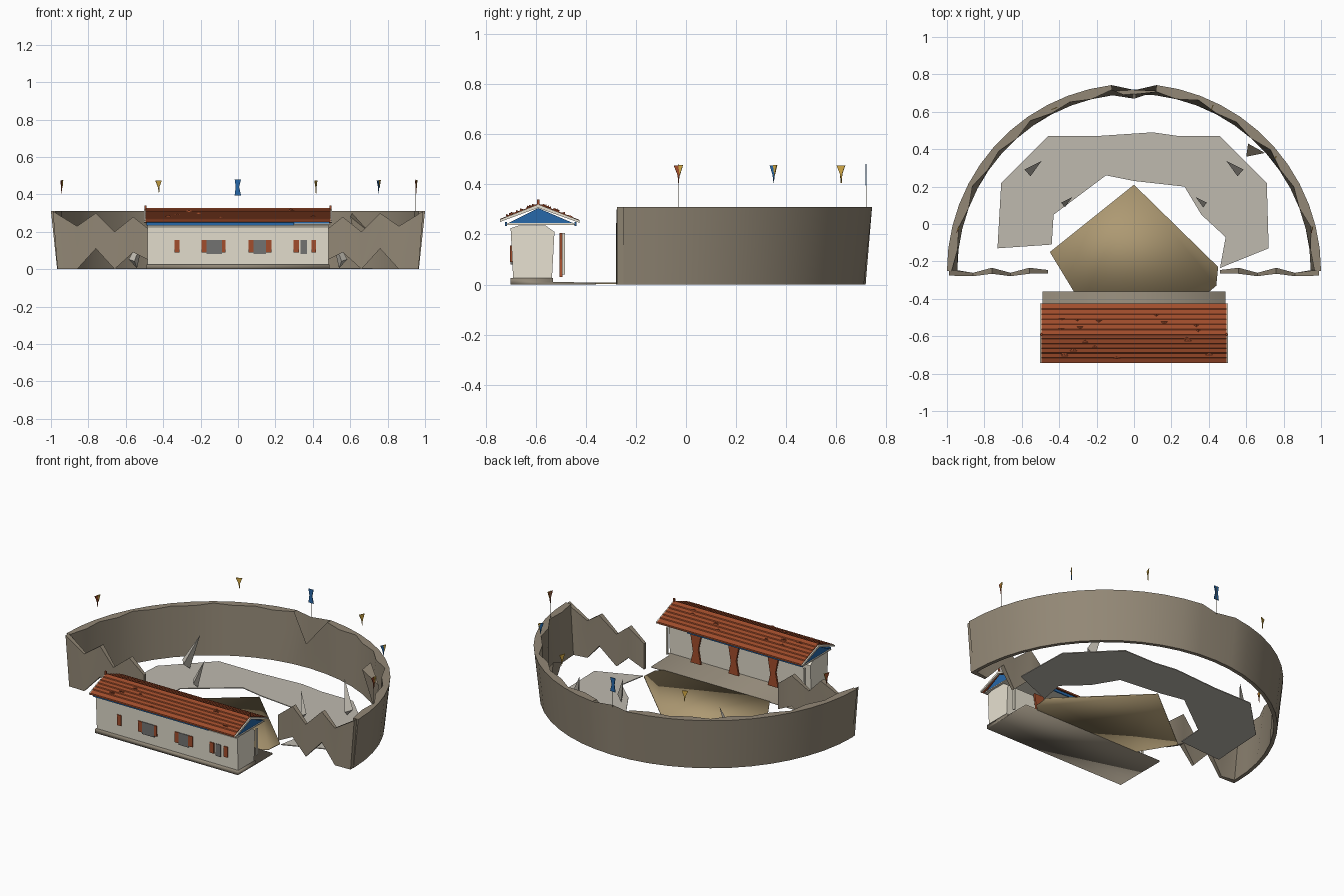
import bpy, bmesh, math, random
from mathutils import Vector

random.seed(4)
cube = bpy.data.objects.get("Cube")
if cube:
    bpy.data.objects.remove(cube, do_unlink=True)


def material(name, r, g, b):
    m = bpy.data.materials.new(name)
    m.use_nodes = True
    m.diffuse_color = (r, g, b, 1)
    bsdf = m.node_tree.nodes["Principled BSDF"]
    bsdf.inputs["Base Color"].default_value = (r, g, b, 1)
    bsdf.inputs["Roughness"].default_value = 0.9
    return m


stone = material("stone", .29, .245, .18)
paving = material("grey paving", .52, .49, .43)
sand = material("sand", .42, .32, .17)
tile = material("roof tile", .36, .075, .025)
plaster = material("cream plaster", .88, .83, .7)
blue = material("blue", .02, .14, .4)
base_grey = material("foundation", .29, .25, .19)
glass = material("window grey", .17, .17, .165)
gold = material("gold", .65, .4, .06)


def make(name, verts, faces, mat, smooth=None):
    mesh = bpy.data.meshes.new(name)
    mesh.from_pydata([tuple(v) for v in verts], [], faces)
    mesh.materials.append(mat)
    bm = bmesh.new()
    bm.from_mesh(mesh)
    bmesh.ops.recalc_face_normals(bm, faces=bm.faces)
    bm.to_mesh(mesh)
    bm.free()
    ob = bpy.data.objects.new(name, mesh)
    bpy.context.collection.objects.link(ob)
    if smooth:
        bpy.ops.object.select_all(action='DESELECT')
        ob.select_set(True)
        bpy.context.view_layer.objects.active = ob
        bpy.ops.object.shade_smooth_by_angle(angle=math.radians(smooth))
    return ob


def prism(name, outline, offset, mat, smooth=None):
    """Sweep a closed 3D outline along an offset."""
    n, off = len(outline), Vector(offset)
    pts = [Vector(p) for p in outline]
    faces = [tuple(range(n)), tuple(range(n, 2 * n))]
    faces += [(i, (i + 1) % n, (i + 1) % n + n, i + n) for i in range(n)]
    return make(name, pts + [p + off for p in pts], faces, mat, smooth)


def box(name, x0, x1, y0, y1, z0, z1, mat):
    ring = [(x0, y0, z0), (x1, y0, z0), (x1, y1, z0), (x0, y1, z0)]
    return prism(name, ring, (0, 0, z1 - z0), mat)


def profile_x(name, yz, x0, x1, mat, smooth=None):
    return prism(name, [(x0, y, z) for y, z in yz], (x1 - x0, 0, 0), mat, smooth)


def plate(name, xy, z0, z1, mat, smooth=None):
    return prism(name, [(x, y, z0) for x, y in xy], (0, 0, z1 - z0), mat, smooth)


def shard(name, pts, mat):
    return make(name, pts, [(0, 1, 2), (0, 1, 3), (1, 2, 3), (2, 0, 3)], mat)


def skin(name, sections, mat, open_at=None):
    """Join four-point sections into a wall; one stretch of the cap may stay open."""
    verts = [p for s in sections for p in s]
    faces = [(3, 2, 1, 0)]
    for i in range(len(sections) - 1):
        for k in range(4):
            if k == 1 and open_at is not None and i in (open_at - 1, open_at):
                continue
            a, b = 4 * i + k, 4 * i + (k + 1) % 4
            faces.append((a, b, b + 4, a + 4))
    last = 4 * len(sections) - 4
    faces.append((last, last + 1, last + 2, last + 3))
    return make(name, verts, faces, mat, smooth=50)


# Curved rear wall, leaning outward, with a notch in the inner face at the back
CY, N, TOP = -.25, 26, .31
sections = []
for i in range(N + 1):
    a = math.pi * i / N
    mid = i == N // 2
    r_top = .965 if mid else 1.0
    r_in = .92 if mid else (.965, .95, .975, .945)[i % 4]

    def at(r, z):
        return (r * math.cos(a), CY + r * math.sin(a), z)
    sections.append([at(.967, 0), at(r_top, TOP), at(r_in, .16 if mid else TOP), at(.945, 0)])
skin("curved_wall", sections, stone, open_at=N // 2)

# Ragged front wings of the wall
wing = [(.46, .04, .2, -.255), (.56, .09, .28, -.25), (.66, .0, .2, -.27),
        (.76, .11, .3, -.25), (.86, .0, .23, -.27), (.99, 0, TOP, -.26)]
for side, label in ((1, "left"), (-1, "right")):
    parts = []
    for i, (x, zb, zt, y) in enumerate(wing):
        t = .016 if i % 2 else .009
        xb = x - .025 if i == len(wing) - 1 else x
        parts.append([(side * xb, y - t, zb), (side * x, y - t, zt),
                      (side * x, y + t, zt), (side * xb, y + t, zb)])
    skin(label + "_wall_wing", parts, stone)

# Paved horseshoe and sand courtyard
outer = [(-.73, -.13), (-.71, .22), (-.46, .47), (-.2, .47), (.1, .49), (.24, .47),
         (.46, .47), (.71, .22), (.72, -.13), (.46, -.235)]
inner = [(.49, -.07), (.36, .05), (.27, .2), (0, .23), (-.15, .26), (-.43, .05), (-.44, -.11)]
plate("paved_horseshoe", outer + inner, .001, .006, paving)
plate("courtyard", [(-.45, -.15), (0, .21), (.45, -.23), (.44, -.33), (.32, -.43), (-.28, -.43)],
      .002, .008, sand, smooth=180)

# Slim broken uprights standing on the paving
for side, label in ((1, "left"), (-1, "right")):
    for x, y, w, h in ((.54, .3, .045, .21), (.36, .12, .03, .17)):
        c = Vector((side * x, y, 0))
        shard(label + "_upright",
              [c + Vector(v) for v in ((-side * w, w * .8, h), (side * w, -w * .2, h * .25),
                                       (side * w * .3, -w, h * .2), (0, 0, .005))], paving)
shard("corner_shard", [(.6, .36, .28), (.7, .38, .2), (.61, .43, .3), (.66, .4, .02)], stone)

# Gatehouse foundation with porch floor, and walls
profile_x("foundation", [(-.7, 0), (-.36, 0), (-.36, .008), (-.53, .01), (-.53, .025), (-.7, .025)],
          -.49, .49, base_grey, smooth=180)
profile_x("house_walls", [(-.69, .025), (-.535, .025), (-.525, .21), (-.56, .235),
                          (-.67, .235), (-.7, .225)], -.485, .485, plaster)

# Roof space with blue gables and pale soffit
profile_x("blue_gables", [(-.71, .245), (-.45, .245), (-.59, .305)], -.49, .49, blue)
profile_x("soffit", [(-.72, .238), (-.44, .238), (-.45, .245), (-.71, .245)], -.495, .495, plaster)
for y in (-.722, -.446):
    box("blue_eave_beam", -.49, .3, y, y + .008, .234, .25, blue)

# Tiled roof slopes with stepped courses
RIDGE = (-.59, .322)
for label, ye, ze in (("front", -.742, .262), ("rear", -.425, .258)):
    rows = 6
    upper = []
    for i in range(rows + 1):
        t = i / rows
        y, z = ye + (RIDGE[0] - ye) * t, ze + (RIDGE[1] - ze) * t
        upper.append((y, z))
        if 0 < i < rows:
            upper.append((y + (RIDGE[0] - ye) * .02, z + .005))
    lower = [(RIDGE[0], RIDGE[1] - .014), (ye, ze - .01)]
    profile_x(label + "_roof", upper + lower, -.495, .495, tile)
    for x in (-.503, .495):
        profile_x(label + "_barge_board", [(ye, ze - .012), (ye, ze - .002), (RIDGE[0], RIDGE[1] - .002),
                                           (RIDGE[0], RIDGE[1] - .016)], x, x + .008, plaster)
    # Loose tile tips
    for _ in range(9):
        t, x = random.uniform(.1, .9), random.uniform(-.47, .47)
        y, z = ye + (RIDGE[0] - ye) * t, ze + (RIDGE[1] - ze) * t
        d = math.copysign(.02, ye - RIDGE[0])
        shard("tile_tip", [(x - .02, y, z + .002), (x + .02, y, z + .002), (x, y - d, z + .004),
                           (x, y, z + .01)], tile)
profile_x("ridge_cap", [(-.6, .316), (-.59, .326), (-.58, .316)], -.497, .497, tile)
for x in (-.5, .488):
    box("ridge_finial", x, x + .012, -.595, -.585, .32, .34, tile)

# Front windows with shutters
for x0, x1 in ((-.34, -.312), (-.195, -.168), (-.085, -.068), (.055, .082),
               (.15, .178), (.297, .325), (.393, .418)):
    box("shutter", x0, x1, -.702, -.693, .09, .155, tile)
for x0, x1 in ((-.168, -.085), (.082, .15), (.335, .37)):
    box("window", x0, x1, -.7, -.692, .08, .155, glass)

# Porch doors, and pale end screens on the courtyard side
for x in (.28, .02, -.25):
    prism("porch_door", [(x + dx, -.505, z) for dx, z in
                         ((-.035, .03), (.035, .03), (.018, .1), (.035, .205), (-.035, .205), (-.018, .12))],
          (0, .012, 0), tile)
for x in (-.475, .465):
    box("end_screen", x, x + .01, -.495, -.483, .04, .205, plaster)

# Torn pennants around the wall, some with a gold corner
flags = [(0, .72, blue, (1, 0)), (.95, -.03, tile, (.2, 1)), (-.945, -.03, tile, (.3, 1)),
         (.75, .35, blue, (.5, .8)), (.415, .62, gold, (.4, 1)), (-.425, .62, gold, (1, .4))]
for x, y, mat, (dx, dy) in flags:
    side = Vector((dy, -dx, 0)).normalized() * .004

    def on_flag(u, z):
        return (x + dx * u, y + dy * u, z)
    if x == 0:
        shape = [(-.018, .395), (.016, .395), (.006, .44), (.016, .48), (-.018, .48), (-.012, .44)]
    else:
        shape = [(-.018, .475), (.016, .475), (.004, .44), (.002, .405), (-.004, .44)]
    prism("pennant", [on_flag(u, z) for u, z in shape], side, mat)
    if abs(x) > .7:
        prism("pennant_corner", [on_flag(u, z) for u, z in ((.0, .476), (.018, .476), (.006, .435))],
              side * 1.4, gold)
for x, y in ((0, .72), (.95, -.03)):
    box("flag_pole", x - .001, x + .001, y - .001, y + .001, .3, .48, base_grey)
